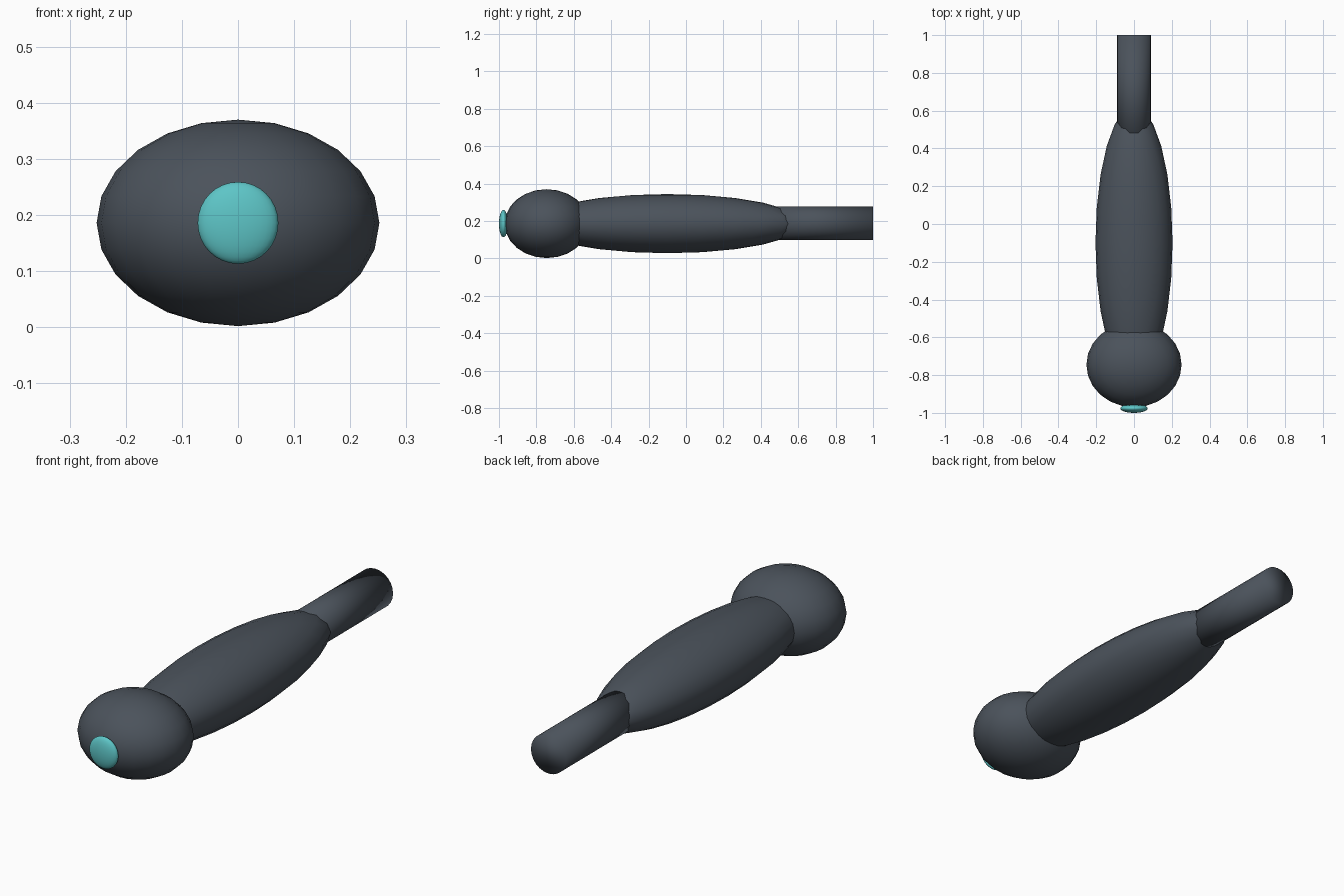
import bpy
import math

if "Cube" in bpy.data.objects:
    bpy.data.objects.remove(bpy.data.objects["Cube"])

Z = 0.186  # shared axis height


def material(name, rgb):
    m = bpy.data.materials.new(name)
    m.diffuse_color = (*rgb, 1)
    m.use_nodes = True
    m.node_tree.nodes["Principled BSDF"].inputs["Base Color"].default_value = m.diffuse_color
    return m


dark = material("dark_grey", (0.07, 0.085, 0.105))
teal = material("teal", (0.11, 0.56, 0.57))


def finish(name, mat):
    ob = bpy.context.object
    ob.name = name
    ob.data.materials.append(mat)
    bpy.ops.object.transform_apply(location=False, rotation=True, scale=True)
    bpy.ops.object.shade_smooth()


def ellipsoid(name, y, radii, mat, segments=24, rings=12):
    bpy.ops.mesh.primitive_uv_sphere_add(segments=segments, ring_count=rings,
                                         radius=1, location=(0, y, Z))
    bpy.context.object.scale = radii
    finish(name, mat)


# bulbous head and long swollen grip
ellipsoid("head", -0.745, (0.252, 0.225, 0.184), dark)
ellipsoid("grip", -0.1, (0.204, 0.725, 0.158), dark)

# flat round lens on the front of the head
ellipsoid("front_lens", -0.976, (0.072, 0.024, 0.073), teal, 32, 16)

# straight rear tube
y0, y1 = 0.4, 1.0
bpy.ops.mesh.primitive_cylinder_add(vertices=24, radius=0.09, depth=y1 - y0,
                                    location=(0, (y0 + y1) / 2, Z + 0.002),
                                    rotation=(math.pi / 2, 0, 0))
finish("rear_tube", dark)
